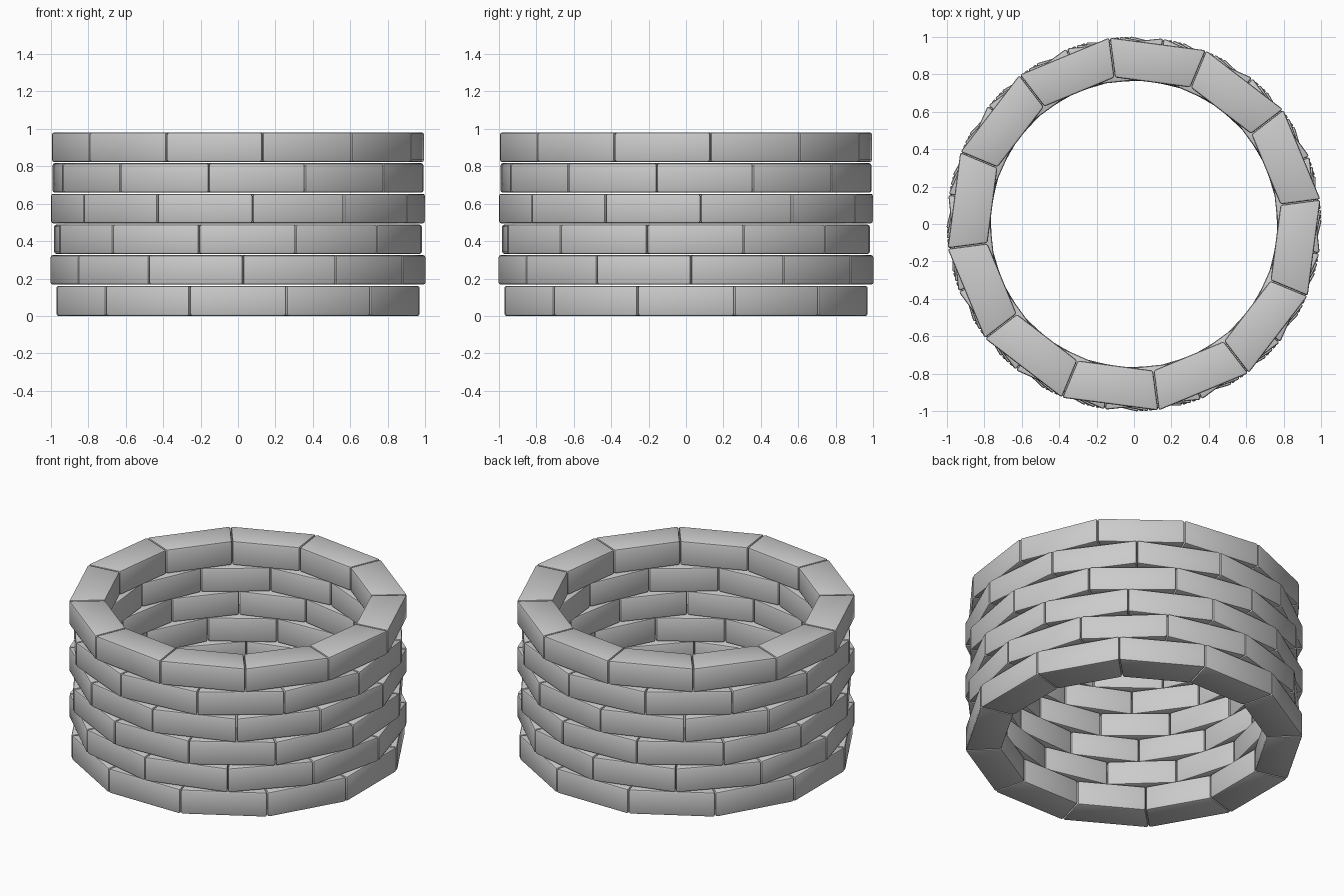
import bpy, bmesh, math

cube = bpy.data.objects.get("Cube")
if cube:
    bpy.data.objects.remove(cube, do_unlink=True)

COURSES, BRICKS = 6, 12
PITCH = 0.164
GAP = 0.003
R_IN, R_OUT = 0.79, 1.005
STEP = 2 * math.pi / BRICKS

stone = bpy.data.materials.new("light grey stone")
stone.use_nodes = True
stone.diffuse_color = (0.6, 0.6, 0.6, 1)
stone.node_tree.nodes["Principled BSDF"].inputs["Base Color"].default_value = (0.6, 0.6, 0.6, 1)


def add_brick(bm, start, z0, z1):
    """Wedge-shaped brick between two joint lines, slightly shy of each."""
    rings = []
    for z in (z0, z1):
        ring = []
        for radius, side in ((R_IN, 0), (R_OUT, 0), (R_OUT, 1), (R_IN, 1)):
            shy = GAP / 2 / radius
            angle = start + (STEP - shy if side else shy)
            ring.append(bm.verts.new((radius * math.cos(angle), radius * math.sin(angle), z)))
        rings.append(ring)
    low, high = rings
    bm.faces.new(low[::-1])
    bm.faces.new(high)
    for i in range(4):
        j = (i + 1) % 4
        bm.faces.new((low[i], low[j], high[j], high[i]))


# Stacked courses, each turned a little past half a brick
for course in range(COURSES):
    bm = bmesh.new()
    turn = math.radians(-105 + 16.5 * course)
    z0 = course * PITCH + GAP
    for k in range(BRICKS):
        add_brick(bm, turn + k * STEP, z0 if course else 0, (course + 1) * PITCH - GAP)
    bmesh.ops.bevel(bm, geom=bm.edges[:], offset=0.012, segments=2,
                    profile=0.5, affect='EDGES')
    mesh = bpy.data.meshes.new(f"brick_course_{course + 1}")
    bm.to_mesh(mesh)
    bm.free()
    mesh.materials.append(stone)
    ob = bpy.data.objects.new(mesh.name, mesh)
    bpy.context.collection.objects.link(ob)
    bpy.ops.object.select_all(action='DESELECT')
    ob.select_set(True)
    bpy.context.view_layer.objects.active = ob
    bpy.ops.object.shade_smooth_by_angle(angle=math.radians(30))
